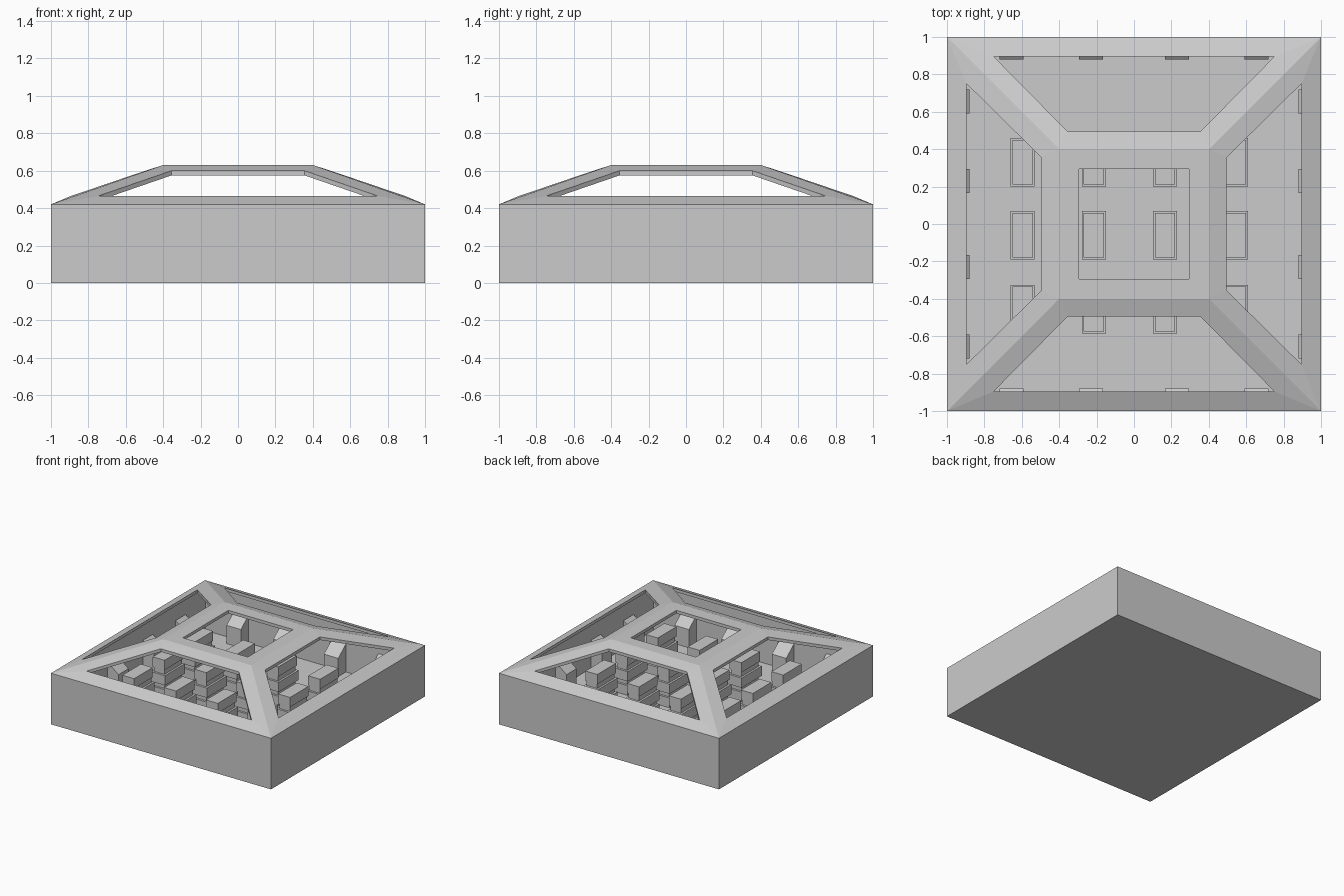
import bpy, bmesh
from math import pi
from mathutils import Matrix

if "Cube" in bpy.data.objects:
    bpy.data.objects.remove(bpy.data.objects["Cube"])

grey = bpy.data.materials.new("plain_grey")
grey.use_nodes = True
grey.diffuse_color = (0.6, 0.6, 0.6, 1)
grey.node_tree.nodes["Principled BSDF"].inputs["Base Color"].default_value = (0.6, 0.6, 0.6, 1)

FLOOR, RIM, TOP = 0.02, 0.42, 0.63
INNER = 0.98
SHEET = 0.025
TURNS = [Matrix.Rotation(i * pi / 2, 3, 'Z') for i in range(4)]


def finish(bm, name):
    """Weld, orient the faces and make a flat shaded object."""
    bmesh.ops.remove_doubles(bm, verts=bm.verts, dist=0.0005)
    bmesh.ops.recalc_face_normals(bm, faces=bm.faces)
    mesh = bpy.data.meshes.new(name)
    bm.to_mesh(mesh)
    bm.free()
    mesh.materials.append(grey)
    obj = bpy.data.objects.new(name, mesh)
    bpy.context.collection.objects.link(obj)
    return obj


def square(bm, half, z):
    return [bm.verts.new((sx * half, sy * half, z))
            for sx, sy in ((-1, -1), (1, -1), (1, 1), (-1, 1))]


def box(bm, centre, size):
    made = bmesh.ops.create_cube(bm, size=1)["verts"]
    bmesh.ops.scale(bm, vec=size, verts=made)
    bmesh.ops.translate(bm, vec=centre, verts=made)


# Thin walled tray: walls and floor
bm = bmesh.new()
rings = [square(bm, h, z) for h, z in
         ((1, 0), (1, RIM), (INNER, RIM - SHEET), (INNER, FLOOR))]
for low, high in zip(rings, rings[1:]):
    for i in range(4):
        j = (i + 1) % 4
        bm.faces.new((low[i], low[j], high[j], high[i]))
bm.faces.new(rings[0])
bm.faces.new(rings[-1])
finish(bm, "tray")

# Roof frame: four sloped sides with openings and a flat top with a skylight
bm = bmesh.new()


def roof_side(turn, rim, drop):
    """One side of the roof skin; returns the opening loop and skylight edge."""
    def pair(x, y, z):
        return [bm.verts.new(turn @ Matrix.Diagonal((s, 1, 1)) @
                Matrix.Translation((x, y, z - drop)).to_translation()) for s in (-1, 1)]
    eave = pair(rim, -rim, RIM)
    sill = pair(0.75, -0.895, 0.464)
    head = pair(0.355, -0.495, 0.6)
    crown = pair(0.4, -0.4, TOP)
    light = pair(0.295, -0.295, TOP)
    for a, b in ((eave, sill), (head, crown), (crown, light)):
        bm.faces.new((a[0], a[1], b[1], b[0]))
    for k in (0, 1):
        bm.faces.new((eave[k], sill[k], head[k], crown[k]))
    return [sill[0], sill[1], head[1], head[0]], light, eave


for turn in TURNS:
    hole, light, eave = roof_side(turn, 1, 0)
    hole_in, light_in, eave_in = roof_side(turn, INNER, SHEET)
    for i in range(4):
        j = (i + 1) % 4
        bm.faces.new((hole[i], hole[j], hole_in[j], hole_in[i]))
    for a, b in ((light, light_in), (eave, eave_in)):
        bm.faces.new((a[0], a[1], b[1], b[0]))
finish(bm, "roof_frame")

# Free standing tiered cabinets on the floor
row = 0
for y in (0.33, -0.06, -0.455):
    row += 1
    for col, x in enumerate((-0.595, -0.215, 0.165, 0.545)):
        bm = bmesh.new()
        box(bm, (x, y, 0.16), (0.095, 0.225, 0.28))
        for z, grow in ((0.06, 0.02), (0.175, 0.02), (0.295, 0)):
            box(bm, (x, y, z), (0.108 + grow, 0.24 + grow, 0.08))
        finish(bm, f"cabinet_{row}_{col + 1}")

# Sloped blocks standing against each wall
for side, turn in zip(("front", "left", "back", "right"), TURNS):
    bm = bmesh.new()
    for x in (-0.655, -0.23, 0.23, 0.655):
        ends = []
        for dx in (-0.065, 0.065):
            ends.append([bm.verts.new((x + dx, y, z)) for y, z in
                         ((-0.88, FLOOR), (-0.88, 0.17), (-INNER, 0.25), (-INNER, FLOOR))])
        for end in ends:
            bm.faces.new(end)
        for i in range(4):
            j = (i + 1) % 4
            bm.faces.new((ends[0][i], ends[0][j], ends[1][j], ends[1][i]))
    bmesh.ops.rotate(bm, verts=bm.verts, cent=(0, 0, 0), matrix=turn)
    finish(bm, side + "_wall_blocks")
